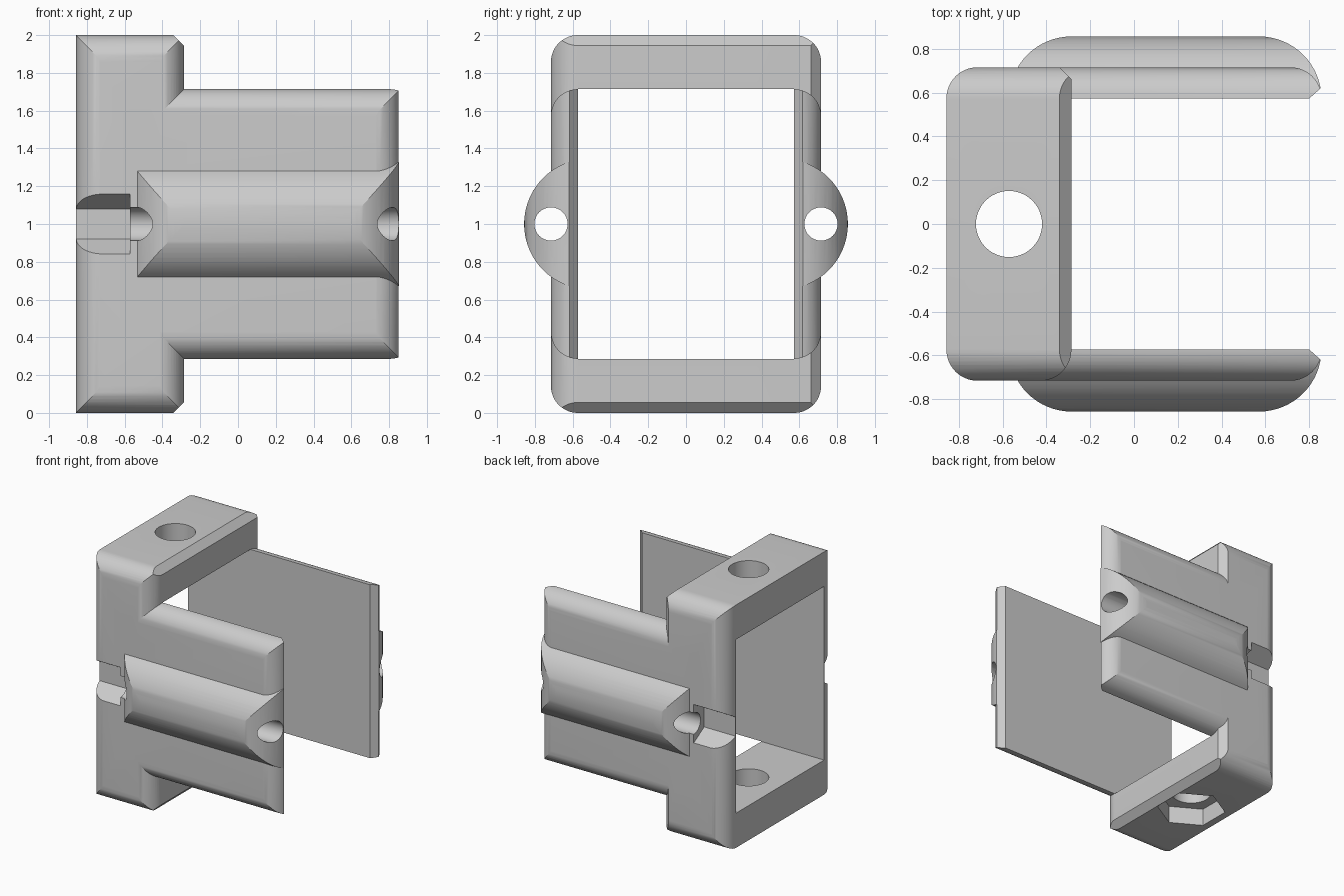
import bpy, bmesh, math
from mathutils import Vector

cube = bpy.data.objects.get("Cube")
if cube:
    bpy.data.objects.remove(cube, do_unlink=True)

HALF_X, HALF_Y, TOP = 0.857, 0.715, 2.0
WALL = 0.142            # wall thickness and edge radius
BAR_X = -0.286          # inner end of the top and bottom bars
HOLE_X = -0.571
LOW, HIGH = 0.286, 1.714
CHAMFER = 0.055


def rounded(corners):
    """Outline from (u, v, radius, segments) right-angle corners; one segment is a chamfer."""
    out = []
    for i, (u, v, r, seg) in enumerate(corners):
        p = Vector((u, v))
        if r == 0:
            out.append(p)
            continue
        a = (Vector(corners[i - 1][:2]) - p).normalized() * r
        b = (Vector(corners[(i + 1) % len(corners)][:2]) - p).normalized() * r
        for k in range(seg + 1):
            t = k / seg * math.pi / 2
            out.append(p + a * (1 - math.sin(t)) + b * (1 - math.cos(t)))
    return out


def rounded_box(u0, u1, v0, v1, r, seg=12):
    return rounded([(u, v, r, seg) for u, v in ((u0, v0), (u1, v0), (u1, v1), (u0, v1))])


def polygon(u, v, r, sides, turn=0.0):
    return [(u + r * math.cos(turn + math.tau * k / sides),
             v + r * math.sin(turn + math.tau * k / sides)) for k in range(sides)]


def prism(name, outline, axis, lo, hi):
    """Extrude an outline along an axis; the outline uses the other two axes in order."""
    place = {"x": lambda u, v, w: (w, u, v),
             "y": lambda u, v, w: (u, w, v),
             "z": lambda u, v, w: (u, v, w)}[axis]
    bm = bmesh.new()
    ends = [[bm.verts.new(place(u, v, w)) for u, v in outline] for w in (lo, hi)]
    for ring in ends:
        bm.faces.new(ring)
    n = len(outline)
    for i in range(n):
        j = (i + 1) % n
        bm.faces.new((ends[0][i], ends[0][j], ends[1][j], ends[1][i]))
    bmesh.ops.recalc_face_normals(bm, faces=bm.faces)
    mesh = bpy.data.meshes.new(name)
    bm.to_mesh(mesh)
    bm.free()
    obj = bpy.data.objects.new(name, mesh)
    bpy.context.collection.objects.link(obj)
    return obj


def combine(target, tool, operation):
    mod = target.modifiers.new("combine", "BOOLEAN")
    mod.operation, mod.solver, mod.object = operation, "EXACT", tool
    bpy.context.view_layer.objects.active = target
    bpy.ops.object.modifier_apply(modifier=mod.name)
    bpy.data.objects.remove(tool, do_unlink=True)


# Tall end frame: rounded section, trimmed in plan and in side outline
bracket = prism("clamp_bracket", rounded_box(-HALF_Y, HALF_Y, 0, TOP, WALL), "x", -1, 0)
side = HALF_Y + 0.001
plan = rounded([(-HALF_X, -side, WALL, 12), (BAR_X, -side, WALL, 12),
                (BAR_X, side, CHAMFER, 1), (-HALF_X, side, WALL, 12)])
combine(bracket, prism("frame_plan", plan, "z", -1, 3), "INTERSECT")
over, edge = 0.05, BAR_X + 0.002
slope = [(-1, -over), (BAR_X - CHAMFER - over, -over), (edge, CHAMFER + 0.002),
         (edge, TOP - CHAMFER - 0.002), (BAR_X - CHAMFER - over, TOP + over), (-1, TOP + over)]
combine(bracket, prism("frame_chamfer", slope, "y", -1, 1), "INTERSECT")

# Side plates, hollowed later by the cavity
plates = prism("side_plates", rounded_box(-HALF_Y, HALF_Y, LOW, HIGH, WALL), "x", -0.6, 1)
combine(plates, prism("plate_plan", rounded_box(-1.2, HALF_X, -side, side, WALL), "z", -1, 3),
        "INTERSECT")
combine(bracket, plates, "UNION")

# Round ribs with curved ends, one on each side
for s in (-1, 1):
    rib = prism("rib", polygon(s * 0.511, 1, 0.346, 80), "x", -1, 1)
    combine(rib, prism("rib_plan", rounded_box(HOLE_X, HALF_X, -HALF_X, HALF_X, 0.286, 16),
                       "z", 0, 2), "INTERSECT")
    combine(bracket, rib, "UNION")

# Open cavity, flaring at the free ends of the plates
inner = HALF_Y - WALL
cavity = [(-1, -inner), (0.8, -inner), (1, -inner - 0.18),
          (1, inner + 0.18), (0.8, inner), (-1, inner)]
combine(bracket, prism("cavity", cavity, "z", LOW - 0.001, HIGH + 0.001), "DIFFERENCE")

# Screw holes along the ribs with hexagonal nut slots
for s in (-1, 1):
    y = s * HALF_Y
    combine(bracket, prism("rib_hole", polygon(y, 1, 0.088, 32), "x", -1, 1), "DIFFERENCE")
    combine(bracket, prism("nut_slot", polygon(y, 1, 0.158, 6, math.pi / 2), "x", -1, HOLE_X),
            "DIFFERENCE")

# Vertical hole through both bars, with a nut recess underneath
combine(bracket, prism("bar_hole", polygon(HOLE_X, 0, 0.151, 48), "z", -1, 3), "DIFFERENCE")
combine(bracket, prism("nut_recess", polygon(HOLE_X, 0, 0.262, 6, math.pi / 2), "z", -1, WALL),
        "DIFFERENCE")

# Plain grey finish
grey = bpy.data.materials.new("plain_grey")
grey.use_nodes = True
colour = (0.6, 0.6, 0.6, 1)
grey.diffuse_color = colour
grey.node_tree.nodes["Principled BSDF"].inputs["Base Color"].default_value = colour
bracket.data.materials.clear()
bracket.data.materials.append(grey)

bpy.ops.object.select_all(action="DESELECT")
bracket.select_set(True)
bpy.context.view_layer.objects.active = bracket
bpy.ops.object.shade_smooth_by_angle(angle=math.radians(25))
